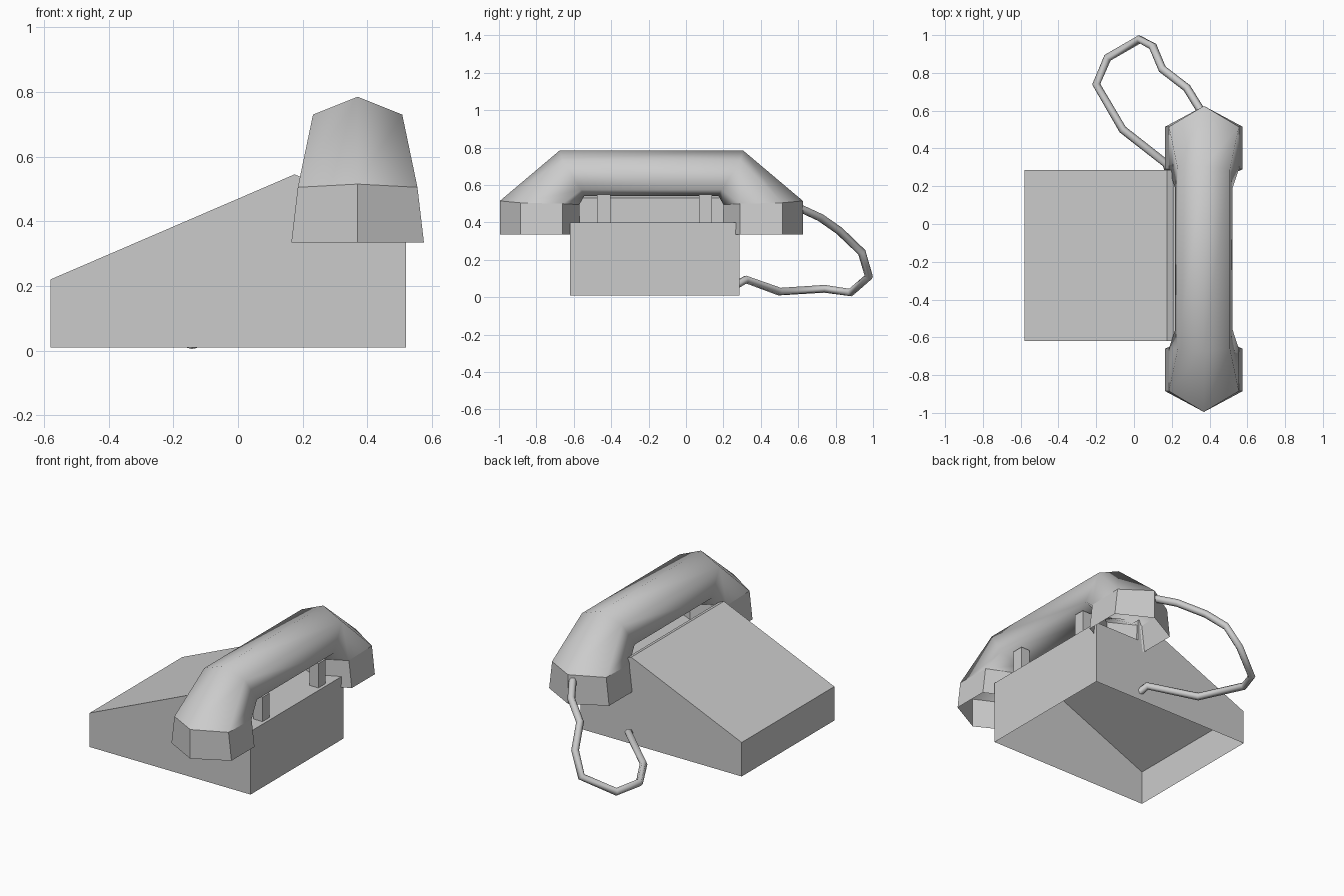
import bpy, bmesh, math
from mathutils import Vector

if "Cube" in bpy.data.objects:
    bpy.data.objects.remove(bpy.data.objects["Cube"], do_unlink=True)

grey = bpy.data.materials.new("light grey plastic")
grey.use_nodes = True
grey.diffuse_color = (0.6, 0.6, 0.6, 1)
grey.node_tree.nodes["Principled BSDF"].inputs["Base Color"].default_value = (0.6, 0.6, 0.6, 1)


def make_object(name, bm):
    bmesh.ops.recalc_face_normals(bm, faces=bm.faces)
    mesh = bpy.data.meshes.new(name)
    bm.to_mesh(mesh)
    bm.free()
    mesh.materials.append(grey)
    obj = bpy.data.objects.new(name, mesh)
    bpy.context.collection.objects.link(obj)
    return obj


def bridge(bm, a, b):
    """Join two closed rings with quads."""
    n = len(a)
    return [bm.faces.new((a[i], a[(i + 1) % n], b[(i + 1) % n], b[i])) for i in range(n)]


# Wedge body: extruded side profile, open underneath
profile = [(0.52, 0.01), (0.52, 0.40), (0.21, 0.40), (0.21, 0.53),
           (0.175, 0.545), (-0.58, 0.22), (-0.58, 0.01)]
bm = bmesh.new()
front, back = [[bm.verts.new((x, y, z)) for x, z in profile] for y in (-0.62, 0.285)]
bm.faces.new(front)
bm.faces.new(back)
sides = bridge(bm, front, back)
bm.faces.remove(sides[-1])
make_object("base", bm)

# Cradle prongs under the handset
for name, y in (("front_prong", -0.44), ("back_prong", 0.105)):
    bm = bmesh.new()
    bmesh.ops.create_cube(bm, size=1)
    for v in bm.verts:
        v.co = Vector((0.47, y, 0.475)) + v.co * Vector((0.06, 0.07, 0.15))
    make_object(name, bm)

# Handset: six-sided rings from one open cup over the grip to the other.
# Each ring is (half width, distance from middle, height), outer ridge to inner ridge.
CX, CY = 0.37, -0.185
cup_rim = [(0, 0.81, 0.335), (0.205, 0.70, 0.335), (0.205, 0.475, 0.335), (0, 0.38, 0.335)]
cup_top = [(0, 0.81, 0.515), (0.185, 0.70, 0.505), (0.185, 0.475, 0.50), (0, 0.385, 0.495)]
elbow = [(0, 0.49, 0.785), (0.138, 0.475, 0.73), (0.152, 0.375, 0.575), (0, 0.36, 0.54)]


def ring(bm, half, side):
    loop = half + [(-w, d, z) for w, d, z in half[2:0:-1]]
    return [bm.verts.new((CX + w, CY + side * d, z)) for w, d, z in loop]


bm = bmesh.new()
rings = [ring(bm, h, -1) for h in (cup_rim, cup_top, elbow)]
rings += [ring(bm, h, 1) for h in (elbow, cup_top, cup_rim)]
for a, b in zip(rings, rings[1:]):
    bridge(bm, a, b)
for f in bm.faces:
    f.smooth = True
# Crisp seams where the cups meet the grip, and crisp cup corners
for r in (rings[1], rings[4]):
    for i in range(6):
        bm.edges.get((r[i], r[(i + 1) % 6])).smooth = False
for a, b in ((rings[0], rings[1]), (rings[4], rings[5])):
    for i in range(6):
        bm.edges.get((a[i], b[i])).smooth = False
make_object("handset", bm)

# Looping cord from the handset cup to the back of the base
path = [(0.36, 0.59, 0.485), (0.28, 0.72, 0.425), (0.15, 0.82, 0.355), (0.10, 0.94, 0.24),
        (0.03, 0.978, 0.11), (-0.14, 0.88, 0.025), (-0.20, 0.74, 0.045),
        (-0.06, 0.50, 0.03), (0.17, 0.32, 0.095), (0.19, 0.27, 0.065)]
curve = bpy.data.curves.new("cord", "CURVE")
curve.dimensions = "3D"
curve.bevel_depth = 0.022
curve.bevel_resolution = 1
curve.use_fill_caps = True
spline = curve.splines.new("POLY")
spline.points.add(len(path) - 1)
for point, co in zip(spline.points, path):
    point.co = (*co, 1)
spline.use_smooth = True
curve.materials.append(grey)
cord = bpy.data.objects.new("cord", curve)
bpy.context.collection.objects.link(cord)
